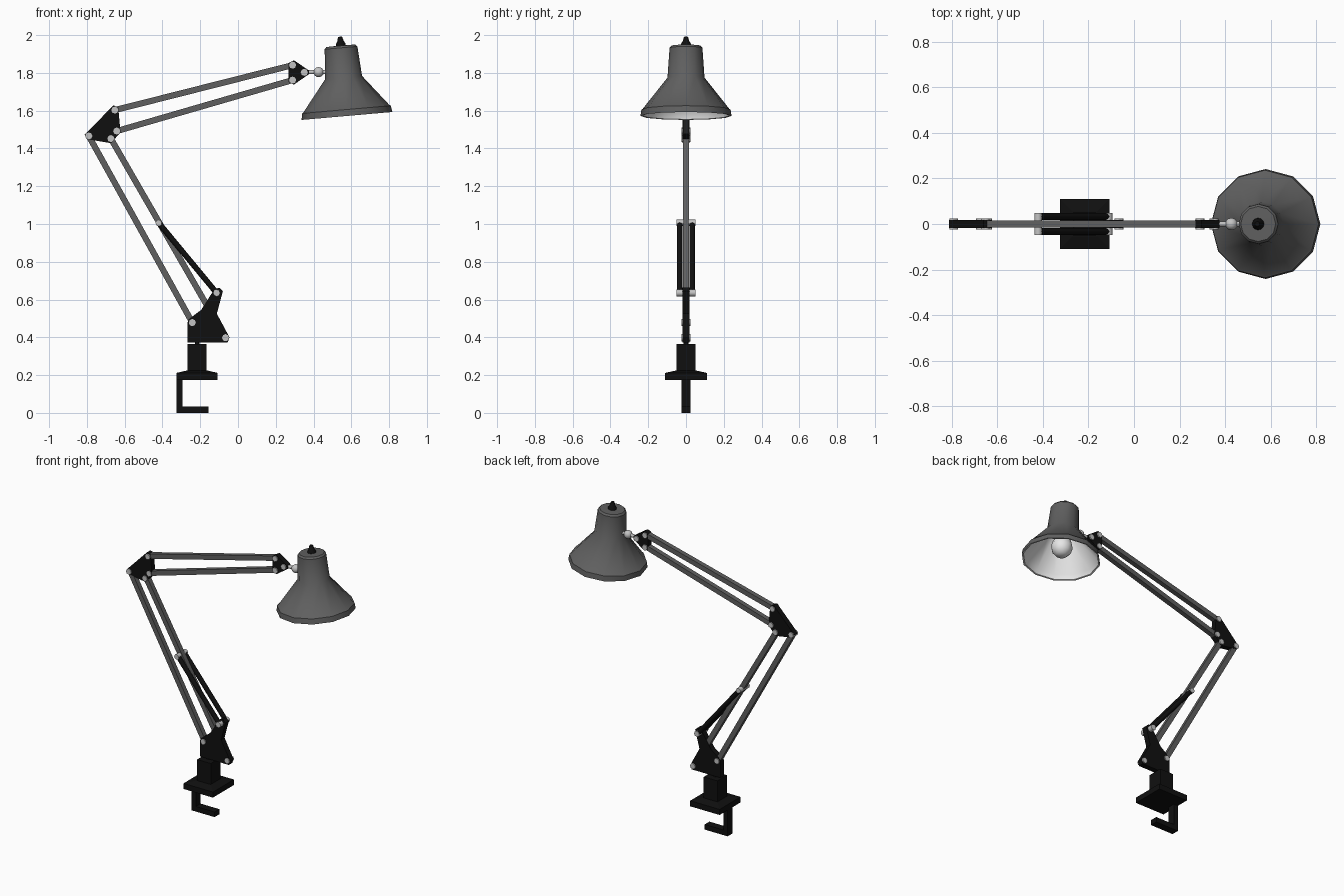
import bpy, bmesh, math
from mathutils import Vector, Matrix

if "Cube" in bpy.data.objects:
    bpy.data.objects.remove(bpy.data.objects["Cube"], do_unlink=True)


def material(name, v):
    m = bpy.data.materials.new(name)
    m.use_nodes = True
    m.diffuse_color = (v, v, v, 1)
    m.node_tree.nodes["Principled BSDF"].inputs["Base Color"].default_value = (v, v, v, 1)
    return m


BLACK = material("black", 0.005)
GREY = material("dark grey", 0.115)
STEEL = material("light steel", 0.55)
WHITE = material("white", 0.8)


def finish(name, bm, mat, smooth=None):
    bmesh.ops.recalc_face_normals(bm, faces=bm.faces)
    me = bpy.data.meshes.new(name)
    bm.to_mesh(me)
    bm.free()
    me.materials.append(mat)
    ob = bpy.data.objects.new(name, me)
    bpy.context.collection.objects.link(ob)
    if smooth:
        bpy.ops.object.select_all(action='DESELECT')
        ob.select_set(True)
        bpy.context.view_layer.objects.active = ob
        bpy.ops.object.shade_smooth_by_angle(angle=math.radians(smooth))
    return ob


def extruded(name, outline, half, mat):
    """Outline in the xz plane, given thickness along y."""
    bm = bmesh.new()
    face = bm.faces.new([bm.verts.new((x, -half, z)) for x, z in outline])
    out = bmesh.ops.extrude_face_region(bm, geom=[face])
    moved = [g for g in out["geom"] if isinstance(g, bmesh.types.BMVert)]
    bmesh.ops.translate(bm, verts=moved, vec=(0, 2 * half, 0))
    return finish(name, bm, mat)


def bar(name, a, b, half, mat):
    """Square bar between two xz points."""
    a, b = Vector(a), Vector(b)
    d = (b - a).normalized() * half
    n = Vector((-d.y, d.x))
    return extruded(name, [a + n, a - n, b - n, b + n], half, mat)


def rod(name, a, b, r, mat, sides=8):
    a, b = Vector(a), Vector(b)
    d = b - a
    bm = bmesh.new()
    m = Matrix.Translation((a + b) / 2) @ d.to_track_quat('Z', 'Y').to_matrix().to_4x4()
    bmesh.ops.create_cone(bm, cap_ends=True, segments=sides, radius1=r, radius2=r,
                          depth=d.length, matrix=m)
    return finish(name, bm, mat, 50)


def pin(name, p, half=0.025, r=0.019):
    return rod(name, (p[0], -half, p[1]), (p[0], half, p[1]), r, STEEL)


def lathe(name, profile, mat, angle=35, sides=12):
    """Spin (radius, height) points around z; radius 0 gives a pole."""
    bm = bmesh.new()
    verts = [bm.verts.new((r, 0, z)) for r, z in profile]
    edges = [bm.edges.new(pair) for pair in zip(verts, verts[1:])]
    bmesh.ops.spin(bm, geom=verts + edges, cent=(0, 0, 0), axis=(0, 0, 1),
                   angle=math.tau, steps=sides)
    bmesh.ops.remove_doubles(bm, verts=bm.verts, dist=0.0005)
    return finish(name, bm, mat, angle)


# Desk clamp: hook, plate with sloped top, and post
extruded("clamp_hook", [(-.325, 0), (-.155, 0), (-.155, .034), (-.293, .034),
                        (-.293, .19), (-.325, .19)], .025, BLACK)
extruded("clamp_plate", [(-.325, .175), (-.108, .175), (-.108, .212), (-.325, .212)], .11, BLACK)
bm = bmesh.new()
bmesh.ops.create_cone(bm, cap_ends=True, segments=4, radius1=.108 * math.sqrt(2),
                      radius2=.055 * math.sqrt(2), depth=.012,
                      matrix=Matrix.Translation((-.2165, 0, .218)) @ Matrix.Rotation(math.pi / 4, 4, 'Z'))
finish("clamp_plate_slope", bm, BLACK)
extruded("clamp_post", [(-.267, .21), (-.166, .21), (-.166, .364), (-.267, .364)], .05, BLACK)
rod("swivel_pin", (-.2165, 0, .35), (-.2165, 0, .385), .012, BLACK)

# Pivot positions
BASE_L, BASE_R, SPRING_LOW = (-.242, .478), (-.066, .398), (-.113, .635)
SPRING_TOP = (-.42, 1.006)
ELBOW_L, ELBOW_M, ELBOW_UP, ELBOW_R = (-.79, 1.466), (-.673, 1.452), (-.652, 1.603), (-.642, 1.492)
HEAD_UP, HEAD_LOW, HEAD_TIP = (.289, 1.841), (.289, 1.762), (.351, 1.803)

# Brackets
extruded("base_bracket", [(-.267, .372), (-.055, .372), (-.045, .4), (-.112, .525), (-.08, .645),
                          (-.1, .663), (-.125, .655), (-.195, .545), (-.262, .495), (-.267, .478)],
         .018, BLACK)
extruded("elbow_bracket", [(-.812, 1.472), (-.8, 1.449), (-.672, 1.428), (-.622, 1.485),
                           (-.634, 1.618), (-.66, 1.628)], .018, BLACK)
extruded("head_bracket", [(.268, 1.852), (.296, 1.867), (.375, 1.813), (.375, 1.793),
                          (.296, 1.738), (.268, 1.752)], .018, BLACK)

# Arm bars
for name, a, b in [("lower_arm_outer", BASE_L, ELBOW_L), ("lower_arm_inner", BASE_R, ELBOW_M),
                   ("upper_arm_top", ELBOW_UP, HEAD_UP), ("upper_arm_bottom", ELBOW_R, HEAD_LOW)]:
    bar(name, a, b, .016, GREY)

# Pivot pins
for i, p in enumerate([BASE_L, BASE_R, ELBOW_L, ELBOW_M, ELBOW_UP, ELBOW_R,
                       HEAD_UP, HEAD_LOW, HEAD_TIP]):
    pin(f"pivot_pin_{i + 1}", p)
pin("spring_pin_lower", SPRING_LOW, .049)
pin("spring_pin_upper", SPRING_TOP, .049, .017)

# Pair of springs
for side, s in (("left", -1), ("right", 1)):
    rod(f"spring_{side}", (SPRING_LOW[0], s * .033, SPRING_LOW[1]),
        (SPRING_TOP[0], s * .033, SPRING_TOP[1]), .015, BLACK)

# Ball joint to the lamp head
rod("ball_joint_rod", (.365, 0, 1.804), (.49, 0, 1.804), .011, STEEL)
bm = bmesh.new()
bmesh.ops.create_uvsphere(bm, u_segments=12, v_segments=8, radius=.027,
                          matrix=Matrix.Translation((.427, 0, 1.804)))
finish("ball_joint", bm, STEEL, 50)

# Lamp head, built upright then tilted
head = [
    lathe("shade", [(.241, 0), (.236, .034), (.229, .038), (.098, .204), (.087, .362),
                    (.077, .373), (0, .375)], GREY),
    lathe("shade_lining", [(.241, 0), (.231, .002), (.226, .034), (.092, .2), (.082, .355),
                           (0, .36)], WHITE),
    lathe("finial", [(.027, .37), (.025, .385), (.017, .398), (.011, .42), (0, .422)], BLACK),
    lathe("bulb", [(0, .022), (.035, .03), (.058, .055), (.066, .088), (.057, .122),
                   (.035, .165), (.03, .2)], WHITE, 50),
    lathe("bulb_socket", [(0, .19), (.04, .19), (.04, .36)], STEEL),
]
tilt = Matrix.Translation((.577, 0, 1.572)) @ Matrix.Rotation(math.radians(-5), 4, 'Y')
for ob in head:
    ob.matrix_world = tilt
